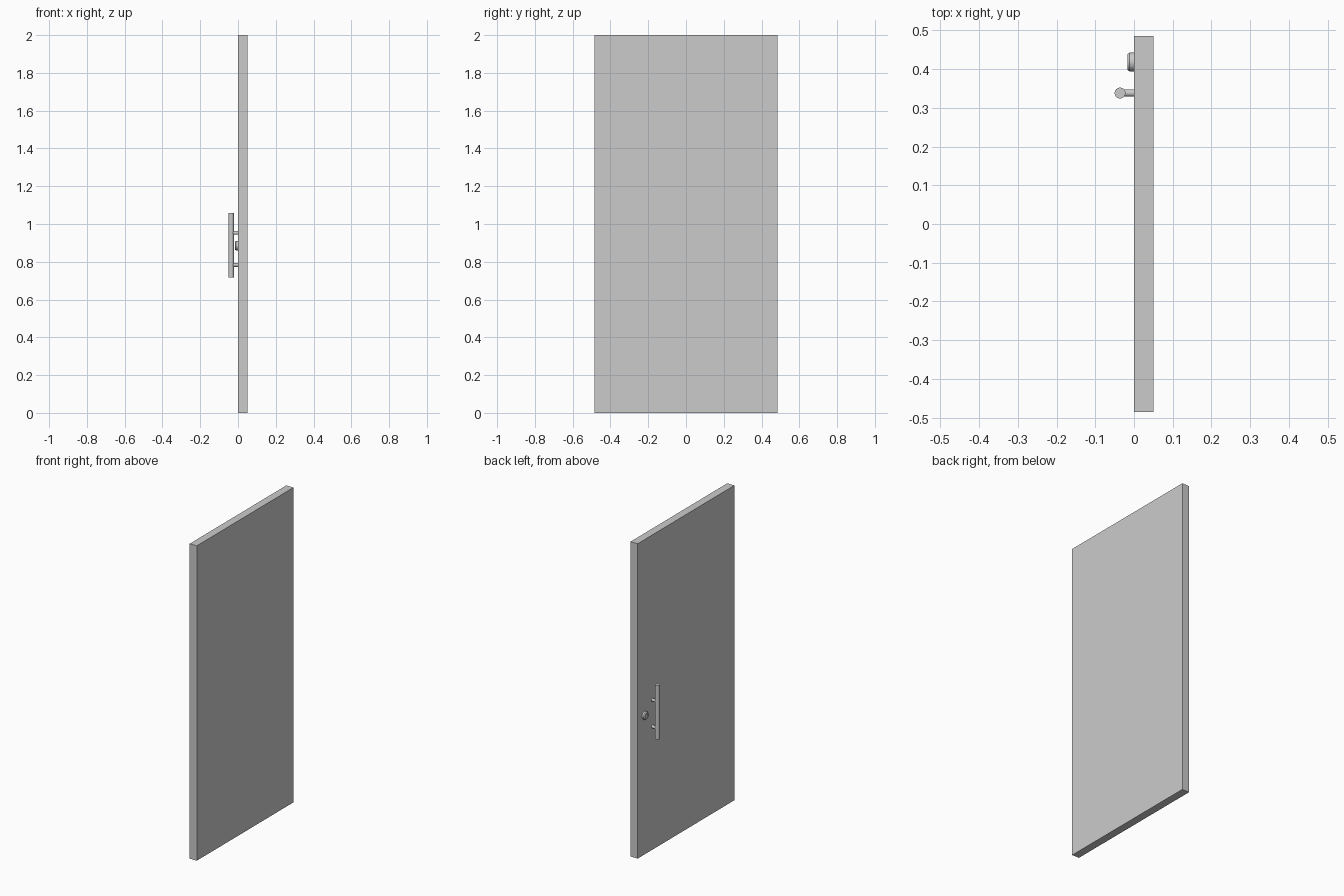
import bpy, bmesh, math
from mathutils import Matrix

if "Cube" in bpy.data.objects:
    bpy.data.objects.remove(bpy.data.objects["Cube"])

HANDLE_X, HANDLE_Y = -0.036, 0.338
LOCK_Y, LOCK_Z = 0.418, 0.885


def finish(name, bm, smooth=False):
    bmesh.ops.recalc_face_normals(bm, faces=bm.faces)
    mesh = bpy.data.meshes.new(name)
    bm.to_mesh(mesh)
    bm.free()
    obj = bpy.data.objects.new(name, mesh)
    bpy.context.collection.objects.link(obj)
    if smooth:
        bpy.ops.object.select_all(action='DESELECT')
        obj.select_set(True)
        bpy.context.view_layer.objects.active = obj
        bpy.ops.object.shade_smooth_by_angle(angle=math.radians(30))
    return obj


def box(name, lo, hi):
    bm = bmesh.new()
    size = [b - a for a, b in zip(lo, hi)]
    mid = [(a + b) / 2 for a, b in zip(lo, hi)]
    bmesh.ops.create_cube(bm, size=1, matrix=Matrix.Translation(mid) @ Matrix.Diagonal((*size, 1)))
    return finish(name, bm)


def cylinder(name, centre, radius, length, axis='Z'):
    bm = bmesh.new()
    turn = Matrix.Rotation(math.pi / 2, 4, 'Y') if axis == 'X' else Matrix.Identity(4)
    bmesh.ops.create_cone(bm, cap_ends=True, segments=32, radius1=radius, radius2=radius,
                          depth=length, matrix=Matrix.Translation(centre) @ turn)
    return finish(name, bm, True)


def lathe_x(name, profile, y, z, steps=32):
    bm = bmesh.new()
    verts = [bm.verts.new((x, y + r, z)) for r, x in profile]
    edges = [bm.edges.new(pair) for pair in zip(verts, verts[1:])]
    bmesh.ops.spin(bm, geom=verts + edges, cent=(0, y, z), axis=(1, 0, 0),
                   angle=2 * math.pi, steps=steps)
    bmesh.ops.remove_doubles(bm, verts=bm.verts, dist=1e-5)
    return finish(name, bm, True)


# Door slab
box("door_panel", (0, -0.485, 0), (0.05, 0.485, 2))

# Pull handle: vertical bar on two posts
cylinder("handle_bar", (HANDLE_X, HANDLE_Y, 0.887), 0.014, 0.342)
for label, z in (("upper", 0.953), ("lower", 0.783)):
    cylinder(f"handle_post_{label}", (-0.016, HANDLE_Y, z), 0.0095, 0.034, 'X')

# Lock collar with a recessed face
lathe_x("lock_collar", [(0, 0), (0.0245, 0), (0.0245, -0.011), (0.020, -0.017),
                        (0.013, -0.017), (0.012, -0.012), (0, -0.012)], LOCK_Y, LOCK_Z)

# Key plug with a cut keyway
plug = cylinder("key_plug", (-0.0125, LOCK_Y, LOCK_Z), 0.0095, 0.005, 'X')
cutter = box("keyway_cutter", (-0.02, LOCK_Y - 0.0015, LOCK_Z - 0.006),
             (-0.0125, LOCK_Y + 0.0015, LOCK_Z + 0.006))
cutter.hide_render = True
cutter.hide_set(True)
cut = plug.modifiers.new("keyway", 'BOOLEAN')
cut.object = cutter
cut.operation = 'DIFFERENCE'
cut.solver = 'EXACT'
